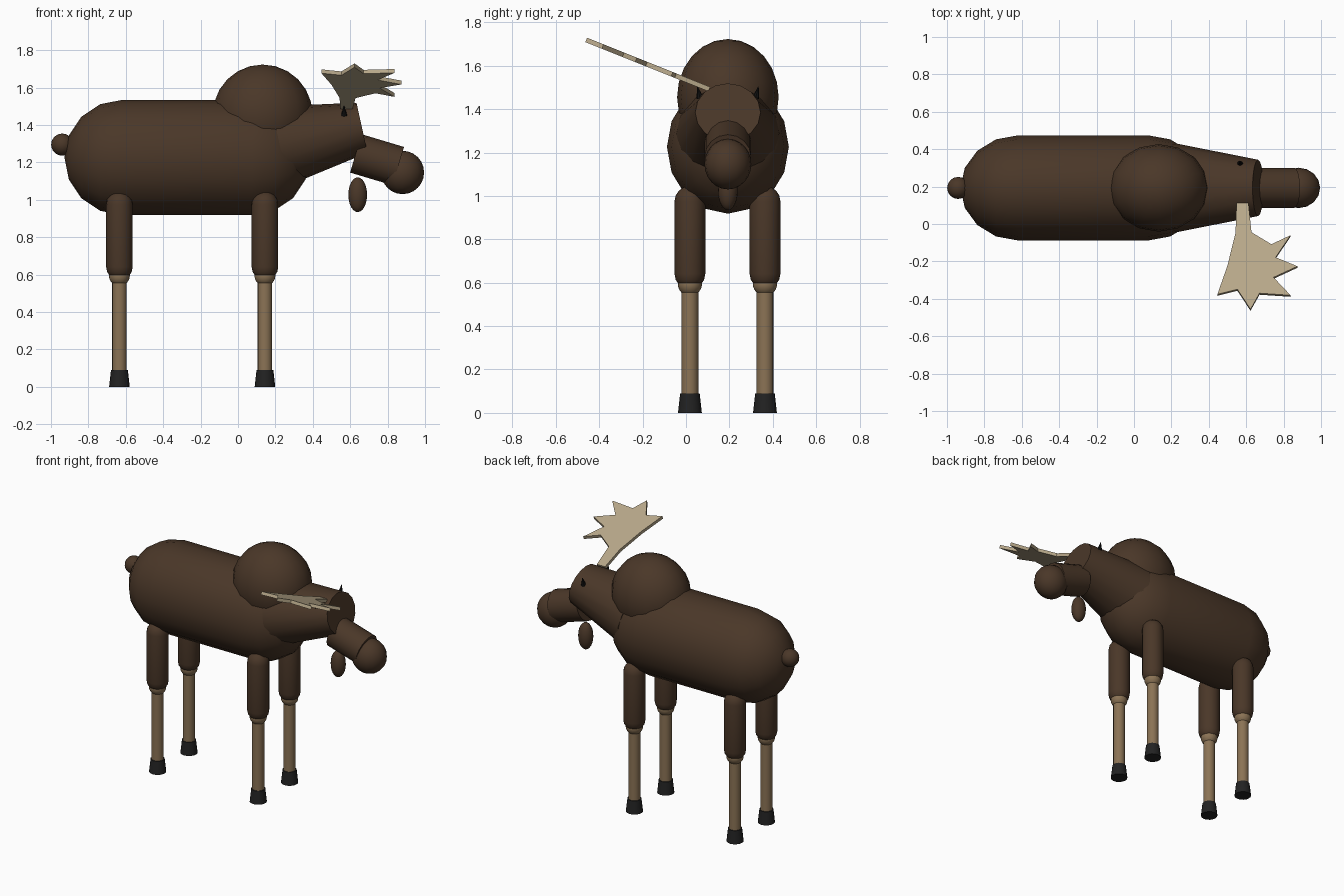
import bpy, bmesh, math
from mathutils import Matrix, Vector

if "Cube" in bpy.data.objects:
    bpy.data.objects.remove(bpy.data.objects["Cube"], do_unlink=True)

MID = 0.193  # y of the animal's centre plane


def material(name, rgb):
    lin = [((c / 255 + 0.055) / 1.055) ** 2.4 for c in rgb] + [1.0]
    mat = bpy.data.materials.new(name)
    mat.use_nodes = True
    mat.diffuse_color = lin
    bsdf = mat.node_tree.nodes["Principled BSDF"]
    bsdf.inputs["Base Color"].default_value = lin
    bsdf.inputs["Roughness"].default_value = 0.9
    return mat


FUR = material("dark brown fur", (74, 55, 40))
SHIN = material("tan leg", (139, 115, 85))
BONE = material("pale antler", (184, 168, 138))
HOOF = material("charcoal hoof", (34, 34, 34))
EYE = material("black eye", (17, 17, 17))


def finish(name, bm, mat, angle=35):
    bmesh.ops.recalc_face_normals(bm, faces=bm.faces)
    mesh = bpy.data.meshes.new(name)
    bm.to_mesh(mesh)
    bm.free()
    mesh.materials.append(mat)
    mesh.polygons.foreach_set("use_smooth", [True] * len(mesh.polygons))
    mesh.set_sharp_from_angle(angle=math.radians(angle))
    obj = bpy.data.objects.new(name, mesh)
    bpy.context.collection.objects.link(obj)
    return obj


def ball(name, centre, size, mat):
    bm = bmesh.new()
    bmesh.ops.create_uvsphere(bm, u_segments=16, v_segments=12, radius=1)
    bm.transform(Matrix.Translation(centre) @ Matrix.Diagonal((*size, 1)))
    return finish(name, bm, mat)


def rod(name, start, end, r1, r2, mat, squash=1.0, sides=16):
    """Tapered cylinder between two points; squash scales it across y."""
    start, end = Vector(start), Vector(end)
    axis = end - start
    bm = bmesh.new()
    bmesh.ops.create_cone(bm, cap_ends=True, segments=sides, radius1=r1,
                          radius2=r2, depth=axis.length)
    side = Vector((0, 1, 0))
    side = (side - axis * side.dot(axis) / axis.length_squared).normalized()
    z = axis.normalized()
    turn = Matrix((side.cross(z), side, z)).transposed().to_4x4()
    bm.transform(Matrix.Translation((start + end) / 2) @ turn
                 @ Matrix.Diagonal((1, squash, 1, 1)))
    return finish(name, bm, mat)


def capsule(name, radius, half, matrix, mat, sides=16, rings=4):
    """Lathe a rounded cylinder along z, then place it with the matrix."""
    bm = bmesh.new()
    profile = []
    for sign in (-1, 1):
        arc = [i * math.pi / 2 / rings for i in range(rings + 1)]
        if sign < 0:
            arc.reverse()
        profile += [bm.verts.new((radius * math.cos(a), 0,
                                  sign * (half + radius * math.sin(a)))) for a in arc]
    edges = [bm.edges.new(pair) for pair in zip(profile, profile[1:])]
    bmesh.ops.spin(bm, geom=profile + edges, cent=(0, 0, 0), axis=(0, 0, 1),
                   angle=math.tau, steps=sides, use_duplicate=False)
    bmesh.ops.remove_doubles(bm, verts=bm.verts, dist=0.0005)
    bm.transform(matrix)
    return finish(name, bm, mat)


# Trunk, shoulder hump and tail
along_x = Matrix.Rotation(math.pi / 2, 4, "Y")
capsule("body", 0.308, 0.348, Matrix.Translation((-0.272, MID, 1.226))
        @ Matrix.Diagonal((1, 0.912, 1, 1)) @ along_x, FUR)
ball("shoulder_hump", (0.132, MID, 1.455), (0.267, 0.234, 0.268), FUR)
ball("tail", (-0.94, MID, 1.295), (0.059, 0.059, 0.059), FUR)

# Head, muzzle, nose and dewlap
rod("head", (0.224, MID, 1.288), (0.663, MID, 1.385), 0.216, 0.137, FUR, squash=1.1)
rod("muzzle", (0.63, MID, 1.248), (0.857, MID, 1.18), 0.107, 0.107, FUR)
ball("nose", (0.88, MID, 1.146), (0.115, 0.108, 0.116), FUR)
ball("dewlap", (0.64, MID, 1.027), (0.05, 0.046, 0.093), FUR)

# Eyes: tiny pointed studs
for label, s in (("left", 1), ("right", -1)):
    rod(label + "_eye", (0.567, MID + s * 0.128, 1.45),
        (0.567, MID + s * 0.141, 1.505), 0.017, 0.001, EYE, sides=8)

# Legs
for end, x in (("front", 0.144), ("rear", -0.634)):
    for label, s in (("left", 1), ("right", -1)):
        y = MID - 0.002 + s * 0.173
        tag = end + "_" + label
        capsule(tag + "_upper_leg", 0.071, 0.167, Matrix.Translation((x, y, 0.808)), FUR)
        ball(tag + "_knee", (x, y, 0.595), (0.056, 0.056, 0.056), SHIN)
        rod(tag + "_lower_leg", (x, y, 0.06), (x, y, 0.58), 0.039, 0.039, SHIN)
        rod(tag + "_hoof", (x, y, 0), (x, y, 0.09), 0.055, 0.045, HOOF)

# Single antler: a flat jagged palm, tilted upward away from the head
outline = [(.548, .107), (.612, .107), (.628, -.048), (.735, -.112), (.837, -.064),
           (.757, -.182), (.874, -.23), (.746, -.289), (.837, -.385), (.671, -.374),
           (.623, -.46), (.553, -.353), (.446, -.38), (.50, -.225), (.543, -.05)]
bm = bmesh.new()
slope = 0.40
offset = Vector((0, slope, 1)).normalized() * 0.011
plate = bm.faces.new([bm.verts.new(Vector((x, y, 1.492 + (0.107 - y) * slope)) - offset)
                      for x, y in outline])
extruded = bmesh.ops.extrude_face_region(bm, geom=[plate], use_keep_orig=True)
bmesh.ops.translate(bm, vec=offset * 2,
                    verts=[g for g in extruded["geom"] if isinstance(g, bmesh.types.BMVert)])
finish("antler", bm, BONE, angle=10)
